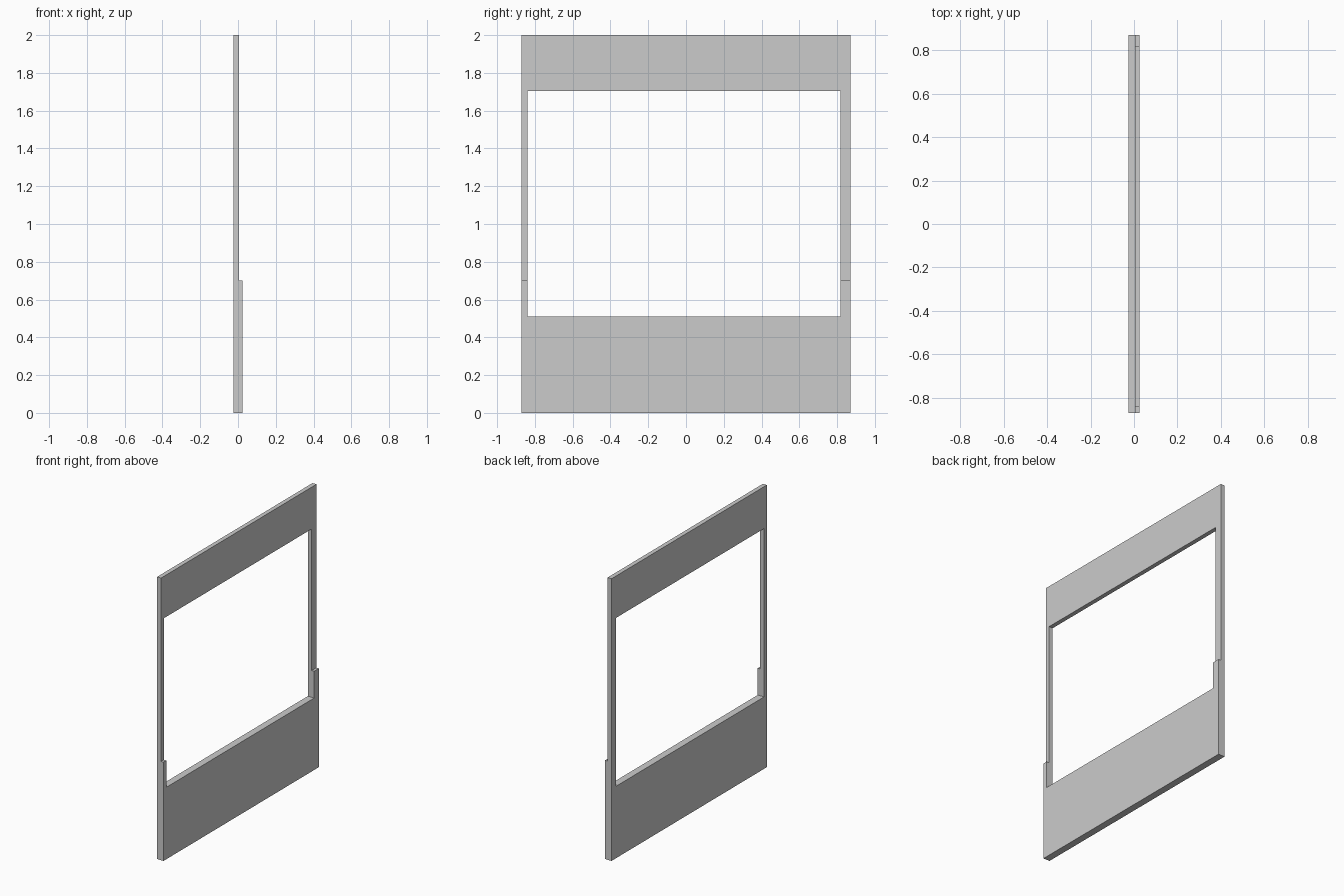
import bpy, bmesh

if "Cube" in bpy.data.objects:
    bpy.data.objects.remove(bpy.data.objects["Cube"])

X_BACK, X_STEP, X_FRONT = -0.025, 0.006, 0.025
Y_HALF, HEIGHT, STEP_Z = 0.87, 2.0, 0.70


def extrude_along_y(name, profile, y0, y1):
    """Extrude a closed (x, z) profile from y0 to y1."""
    bm = bmesh.new()
    face = bm.faces.new([bm.verts.new((x, y0, z)) for x, z in profile])
    ext = bmesh.ops.extrude_face_region(bm, geom=[face])
    verts = [g for g in ext["geom"] if isinstance(g, bmesh.types.BMVert)]
    bmesh.ops.translate(bm, verts=verts, vec=(0, y1 - y0, 0))
    bmesh.ops.recalc_face_normals(bm, faces=bm.faces)
    mesh = bpy.data.meshes.new(name)
    bm.to_mesh(mesh)
    bm.free()
    obj = bpy.data.objects.new(name, mesh)
    bpy.context.collection.objects.link(obj)
    return obj


# Wall panel: thicker below the step
panel = extrude_along_y("wall_panel", [
    (X_BACK, 0), (X_FRONT, 0), (X_FRONT, STEP_Z),
    (X_STEP, STEP_Z), (X_STEP, HEIGHT), (X_BACK, HEIGHT)], -Y_HALF, Y_HALF)

# Window opening, slightly off centre
cutter = extrude_along_y("window_cutter", [
    (-0.1, 0.51), (0.1, 0.51), (0.1, 1.703), (-0.1, 1.703)], -0.838, 0.817)

cut = panel.modifiers.new("window_opening", 'BOOLEAN')
cut.operation = 'DIFFERENCE'
cut.solver = 'EXACT'
cut.object = cutter

# Apply the cut and drop the helper
bpy.context.view_layer.objects.active = panel
panel.select_set(True)
bpy.ops.object.modifier_apply(modifier=cut.name)
bpy.data.objects.remove(cutter, do_unlink=True)
